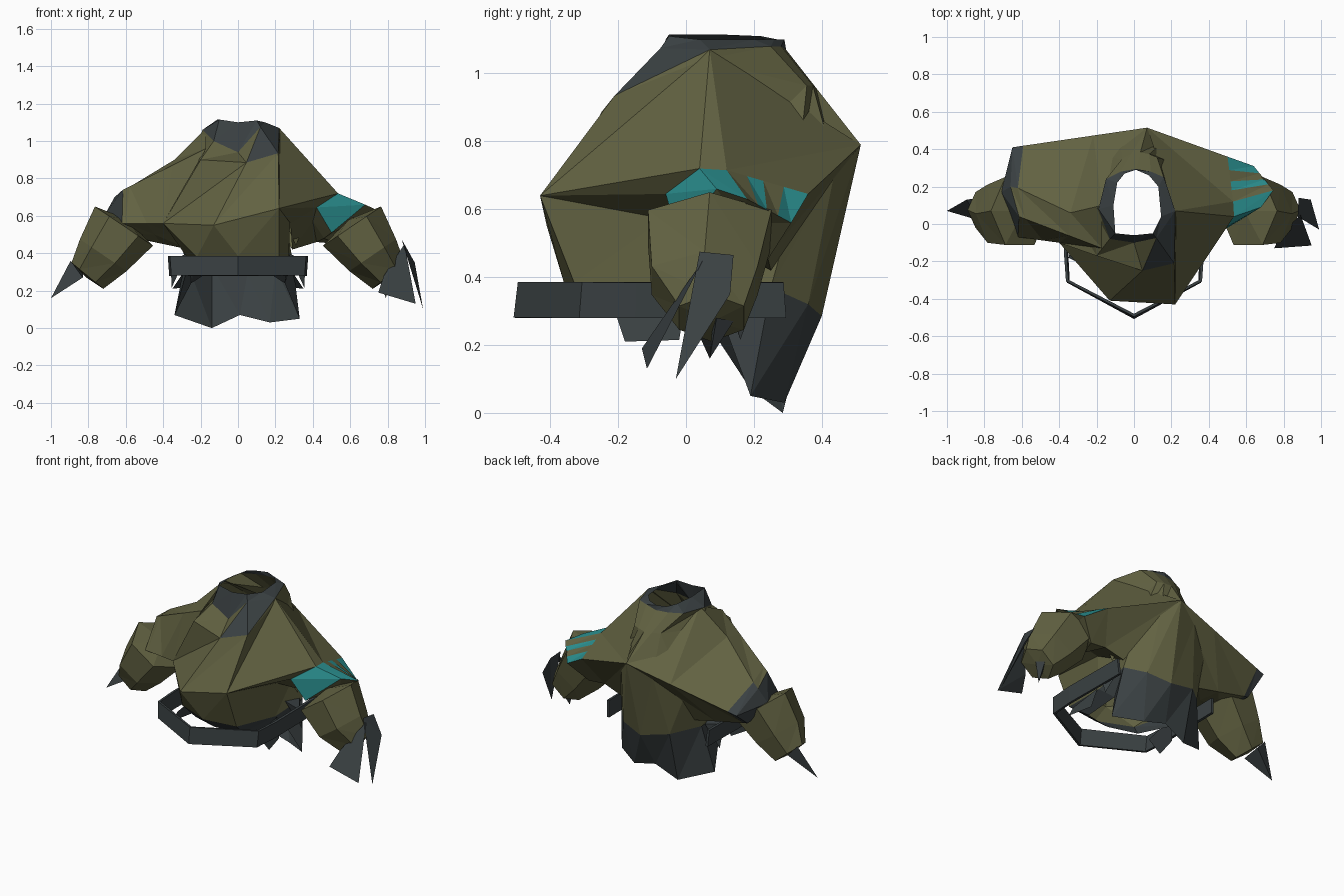
import bpy, bmesh, math
from mathutils import Vector

if "Cube" in bpy.data.objects:
    bpy.data.objects.remove(bpy.data.objects["Cube"])


def material(name, rgb):
    m = bpy.data.materials.new(name)
    m.diffuse_color = (*rgb, 1)
    m.use_nodes = True
    m.node_tree.nodes["Principled BSDF"].inputs["Base Color"].default_value = m.diffuse_color
    return m


MATS = [material("olive", (0.122, 0.122, 0.054)),
        material("charcoal", (0.042, 0.052, 0.055)),
        material("teal", (0.024, 0.28, 0.28))]
OLIVE, DARK, TEAL = 0, 1, 2


def finish(name, bm):
    bmesh.ops.remove_doubles(bm, verts=bm.verts, dist=0.0005)
    bmesh.ops.recalc_face_normals(bm, faces=bm.faces)
    me = bpy.data.meshes.new(name)
    bm.to_mesh(me)
    bm.free()
    ob = bpy.data.objects.new(name, me)
    for m in MATS:
        me.materials.append(m)
    bpy.context.collection.objects.link(ob)
    return ob


def loft(name, rings, color, cap_start=None, cap_end=None):
    """Skin closed rings with triangles; color(band, side, half) gives the material."""
    bm = bmesh.new()
    rows = [[bm.verts.new(p) for p in r] for r in rings]
    n = len(rows[0])
    for b in range(len(rows) - 1):
        lo, hi = rows[b], rows[b + 1]
        for i in range(n):
            j = (i + 1) % n
            for h, tri in enumerate(((lo[i], lo[j], hi[j]), (lo[i], hi[j], hi[i]))):
                if len({tuple(v.co) for v in tri}) == 3:
                    bm.faces.new(tri).material_index = color(b, i, h)
    for row, cap in ((rows[0], cap_start), (rows[-1], cap_end)):
        if cap:
            tip = bm.verts.new(cap[0])
            for i in range(n):
                bm.faces.new((row[i], row[(i + 1) % n], tip)).material_index = cap[1]
    return finish(name, bm)


def shard(name, pts, mat=DARK):
    bm = bmesh.new()
    v = [bm.verts.new(p) for p in pts]
    for a, b, c in ((0, 1, 2), (0, 1, 3), (1, 2, 3), (0, 2, 3)):
        bm.faces.new((v[a], v[b], v[c])).material_index = mat
    return finish(name, bm)


def blend(a, b, t):
    return [Vector(p).lerp(Vector(q), t) for p, q in zip(a, b)]


# Body: rings run front, right, back, left
APEX = (0.07, 0.515, 0.79)
hem = [(0, -.24, .29), (.18, -.2, .285), (.25, .12, .24), (.33, .19, .05), (.17, .29, .03),
       (.01, .30, .07), (-.14, .285, 0), (-.34, .19, .07), (-.25, .12, .24), (-.18, -.18, .285)]
waist = [(0, -.36, .385), (.22, -.33, .385), (.27, 0, .34), (.29, .25, .37), (.2, .36, .32),
         (.05, .40, .285), (-.14, .37, .33), (-.28, .24, .37), (-.26, 0, .36), (-.22, -.26, .38)]
chest = [(-.13, -.41, .55), (.22, -.43, .64), (.28, 0, .62), (.25, .32, .62), (.16, .44, .72),
         APEX, (-.08, .46, .72), (-.25, .36, .62), (-.36, .1, .58), (-.4, -.1, .56)]
collar = [(0, -.10, .94), (.12, -.075, 1.075), (.22, .07, 1.07), (.16, .25, 1.08), (.09, .28, 1.08),
          (.01, .295, 1.07), (-.07, .28, 1.07), (-.15, .24, 1.07), (-.19, .08, 1.06), (-.13, -.08, 1.0)]
neck = [(0, -.06, 1.10), (.10, -.05, 1.11), (.145, .04, 1.10), (.13, .2, 1.10), (.08, .26, 1.10),
        (.01, .29, 1.10), (-.05, .27, 1.10), (-.09, .22, 1.11), (-.11, .1, 1.115), (-.1, -.05, 1.115)]
bust = ([(.045, -.25, .885), (.215, -.21, .935), (.225, .05, 1.04)]
        + [Vector(p).lerp(Vector(APEX), .4) for p in collar[3:8]]
        + [(-.23, .1, .95), (-.2, -.17, .90)])


def body_color(b, i, h):
    if b in (0, 4):
        return DARK
    # broad dark trim running down the right of the chest
    return DARK if b == 3 and (i, h) in ((0, 0), (1, 1)) else OLIVE


loft("jacket_body", [hem, waist, chest, bust, collar, neck], body_color)


# Right upper sleeve with painted stripes near the elbow
def sleeve_ring(front, top, outer, back, low, armpit):
    side = [Vector(outer).lerp(Vector(back), t) for t in (.25, .45, .7)]
    return [front, top, outer, *side, back, low, armpit]


root = sleeve_ring((.22, -.43, .64), (.22, .07, 1.07), APEX, APEX, (.29, .25, .42), (.28, 0, .56))
mid = sleeve_ring((.42, -.06, .645), (.535, .04, .72), (.53, .12, .715), (.5, .36, .645),
                  (.42, .24, .46), (.40, .06, .57))
end = sleeve_ring((.50, -.02, .51), (.68, .09, .66), (.745, .18, .63), (.64, .31, .56),
                  (.53, .24, .45), (.46, .08, .48))
loft("right_upper_sleeve", [root, mid, end],
     lambda b, i, h: TEAL if b == 1 and i in (0, 1, 3, 5) else OLIVE,
     cap_end=((.62, .16, .56), OLIVE))

# Left upper sleeve with a dark end
root = [(-.4, -.1, .56), (-.17, -.13, .96), (-.17, .1, 1.07), APEX, (-.26, .28, .42), (-.33, .08, .5)]
end = [(-.62, -.07, .56), (-.615, .04, .74), (-.66, .20, .70), (-.65, .41, .60), (-.64, .28, .50), (-.62, .06, .5)]
mid = blend(root, end, .4)
mid[2] = Vector((-.34, .06, .90))
loft("left_upper_sleeve", [root, mid, blend(root, end, .92), end],
     lambda b, i, h: DARK if b == 2 and i not in (0, 1) else OLIVE,
     cap_end=((-.71, .17, .61), DARK))

# Forearms: six-sided tapering cuffs
for side, label in ((1, "right"), (-1, "left")):
    def cuff(cx, cy, cz, wx, wz, hy):
        return [(side * (cx + wx * math.cos(a)), cy + hy * math.sin(a), cz + wz * math.cos(a))
                for a in (k * math.pi / 3 for k in range(6))]
    rings = [cuff(.61, .07, .545, .155, .105, .21),
             cuff(.72, .055, .39, .125, .085, .18),
             cuff(.805, .075, .28, .085, .07, .11)]
    loft(label + "_forearm", rings, lambda b, i, h: OLIVE,
         cap_start=((side * .59, .07, .58), OLIVE), cap_end=((side * .81, .08, .27), OLIVE))
    # Torn strips hanging at the waist
    shard(label + "_waist_tatter", [(side * .27, .1, .40), (side * .36, .12, .36),
                                    (side * .29, .22, .38), (side * .355, .16, .215)])
    bm = bmesh.new()
    strip = [(.29, -.21, .30), (.35, -.18, .21), (.31, -.02, .215), (.28, 0, .34)]
    bm.faces.new([bm.verts.new((side * x, y, z)) for x, y, z in strip]).material_index = DARK
    finish(label + "_hip_strip", bm)

# Torn cuff ends
shard("right_cuff_long_tatter", [(.875, .04, .475), (.88, .14, .465), (.945, .13, .35), (.99, -.03, .10)])
shard("right_cuff_wide_tatter", [(.78, -.06, .28), (.89, .05, .45), (.95, -.115, .13), (.75, -.13, .19)])
shard("right_cuff_small_tatter", [(.75, .08, .28), (.80, .14, .27), (.83, .09, .28), (.79, .07, .16)])
shard("left_cuff_tatter", [(-.895, .13, .36), (-.83, .02, .27), (-.83, .14, .29), (-1.0, .07, .16)])
shard("right_armpit_flap", [(.23, .1, .62), (.37, .15, .60), (.30, .26, .55), (.31, .17, .44)], OLIVE)

# Belt: angular loop, open at the back
path = [(-.355, .295), (-.36, -.15), (-.35, -.31), (0, -.5), (.35, -.31), (.36, -.15), (.355, .295)]
bm = bmesh.new()
low = [bm.verts.new((x, y, .28)) for x, y in path]
top = [bm.verts.new((x * 1.02, y * .975, .385)) for x, y in path]
for i in range(len(path) - 1):
    bm.faces.new((low[i], low[i + 1], top[i + 1], top[i])).material_index = DARK
belt = finish("belt", bm)
wrap = belt.modifiers.new("thickness", "SOLIDIFY")
wrap.thickness = 0.016
wrap.offset = 0
